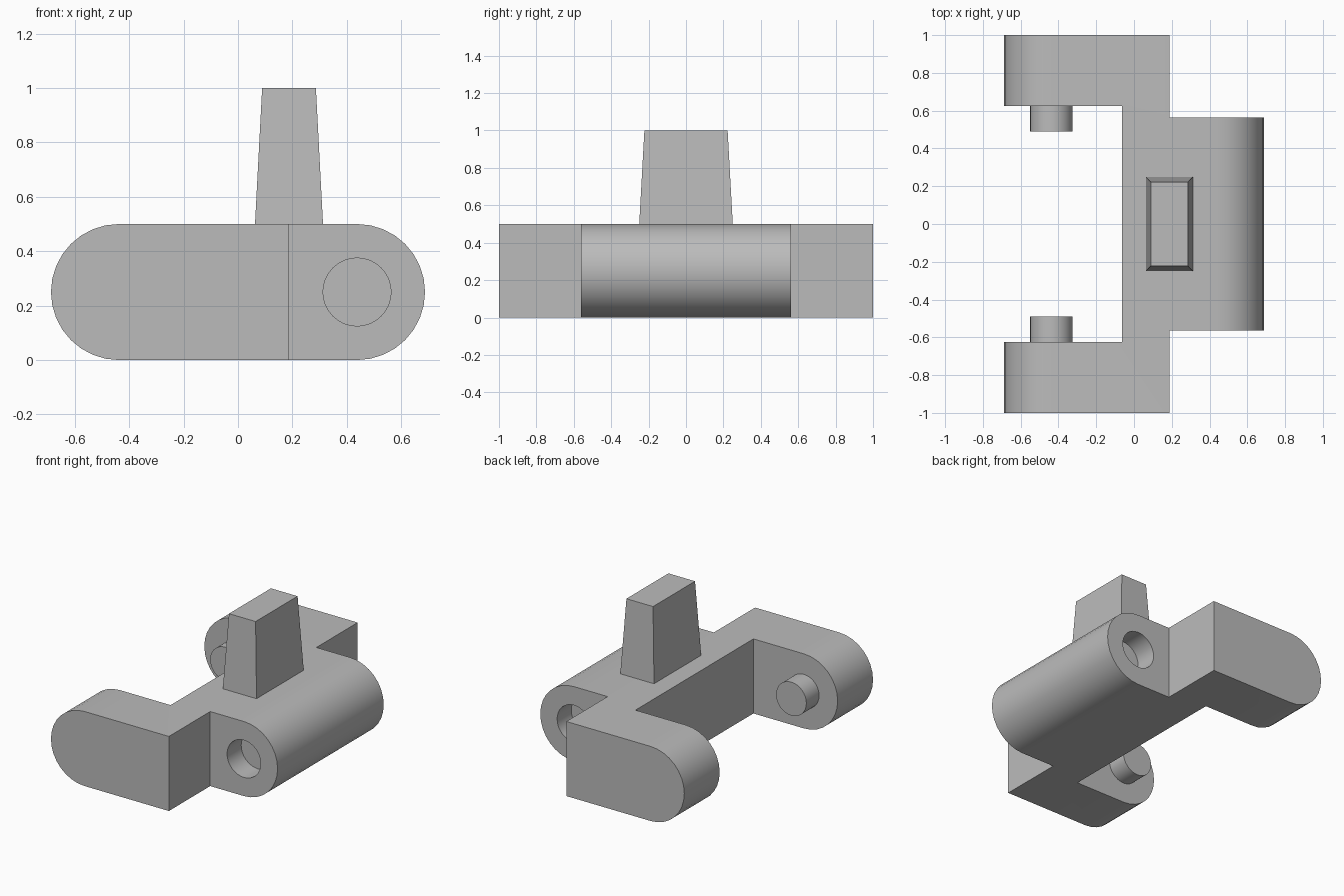
import bpy, bmesh, math
from mathutils import Matrix, Vector

default = bpy.data.objects.get("Cube")
if default:
    bpy.data.objects.remove(default, do_unlink=True)

grey = bpy.data.materials.new("plain grey")
grey.use_nodes = True
COLOUR = (0.5, 0.5, 0.5, 1)
grey.diffuse_color = COLOUR
grey.node_tree.nodes["Principled BSDF"].inputs["Base Color"].default_value = COLOUR

R = 0.25        # half the link height
AXIS = 0.4375   # distance of both hinge axes from the centre


def finish(name, bm):
    bmesh.ops.recalc_face_normals(bm, faces=bm.faces)
    mesh = bpy.data.meshes.new(name)
    bm.to_mesh(mesh)
    bm.free()
    mesh.materials.append(grey)
    obj = bpy.data.objects.new(name, mesh)
    bpy.context.collection.objects.link(obj)
    return obj


def box(name, x, y, z, top_scale=(1, 1)):
    """Box between (min, max) pairs, optionally tapered towards the top."""
    bm = bmesh.new()
    bmesh.ops.create_cube(bm, size=1)
    for v in bm.verts:
        if v.co.z > 0:
            v.co.x *= top_scale[0]
            v.co.y *= top_scale[1]
        v.co = Vector([(a + b) / 2 + c * (b - a) for c, (a, b) in zip(v.co, (x, y, z))])
    return finish(name, bm)


def rod(name, x, y, radius):
    """Cylinder lying along y at hinge height."""
    bm = bmesh.new()
    bmesh.ops.create_cone(
        bm, cap_ends=True, segments=32, radius1=radius, radius2=radius, depth=y[1] - y[0],
        matrix=Matrix.Translation((x, sum(y) / 2, R)) @ Matrix.Rotation(math.pi / 2, 4, "X"))
    return finish(name, bm)


def smooth(obj):
    bpy.ops.object.select_all(action="DESELECT")
    obj.select_set(True)
    bpy.context.view_layer.objects.active = obj
    bpy.ops.object.shade_smooth_by_angle(angle=math.radians(30))


# Link body: a round-ended profile extruded across the full width
bm = bmesh.new()
steps = 16
ring = []
for side, start in ((1, -math.pi / 2), (-1, math.pi / 2)):
    for i in range(steps + 1):
        a = start + math.pi * i / steps
        ring.append(bm.verts.new((side * AXIS + R * math.cos(a), -1, R + R * math.sin(a))))
face = bm.faces.new(ring)
out = bmesh.ops.extrude_face_region(bm, geom=[face])
bmesh.ops.translate(bm, vec=(0, 2, 0), verts=[v for v in out["geom"] if isinstance(v, bmesh.types.BMVert)])
body = finish("link_body", bm)

# Cutters: gap between the arms, barrel shoulders and blind hinge holes
cutters = [box("arm_gap_cutter", (-1, -0.0625), (-0.625, 0.625), (-1, 1))]
for side, label in ((-1, "front"), (1, "back")):
    cutters.append(box(label + "_shoulder_cutter", (0.1875, 1), sorted((side * 0.5625, side * 1.5)), (-1, 1)))
    cutters.append(rod(label + "_hole_cutter", AXIS, sorted((side * 0.4125, side * 0.7)), 0.125))
for cutter in cutters:
    cut = body.modifiers.new(cutter.name, "BOOLEAN")
    cut.operation = "DIFFERENCE"
    cut.solver = "EXACT"
    cut.object = cutter

# Bake the cuts, then drop the cutters
graph = bpy.context.evaluated_depsgraph_get()
carved = bpy.data.meshes.new_from_object(body.evaluated_get(graph))
body.modifiers.clear()
body.data = carved
for cutter in cutters:
    bpy.data.objects.remove(cutter, do_unlink=True)
smooth(body)

# Hinge pins on the inner faces of the arms
for side, label in ((-1, "front"), (1, "back")):
    smooth(rod(label + "_hinge_pin", -AXIS, sorted((side * 0.49, side * 0.625)), 0.1125))

# Tapered tread block on top
box("tread_block", (0.0625, 0.3125), (-0.25, 0.25), (2 * R, 1), (0.79, 0.89))
